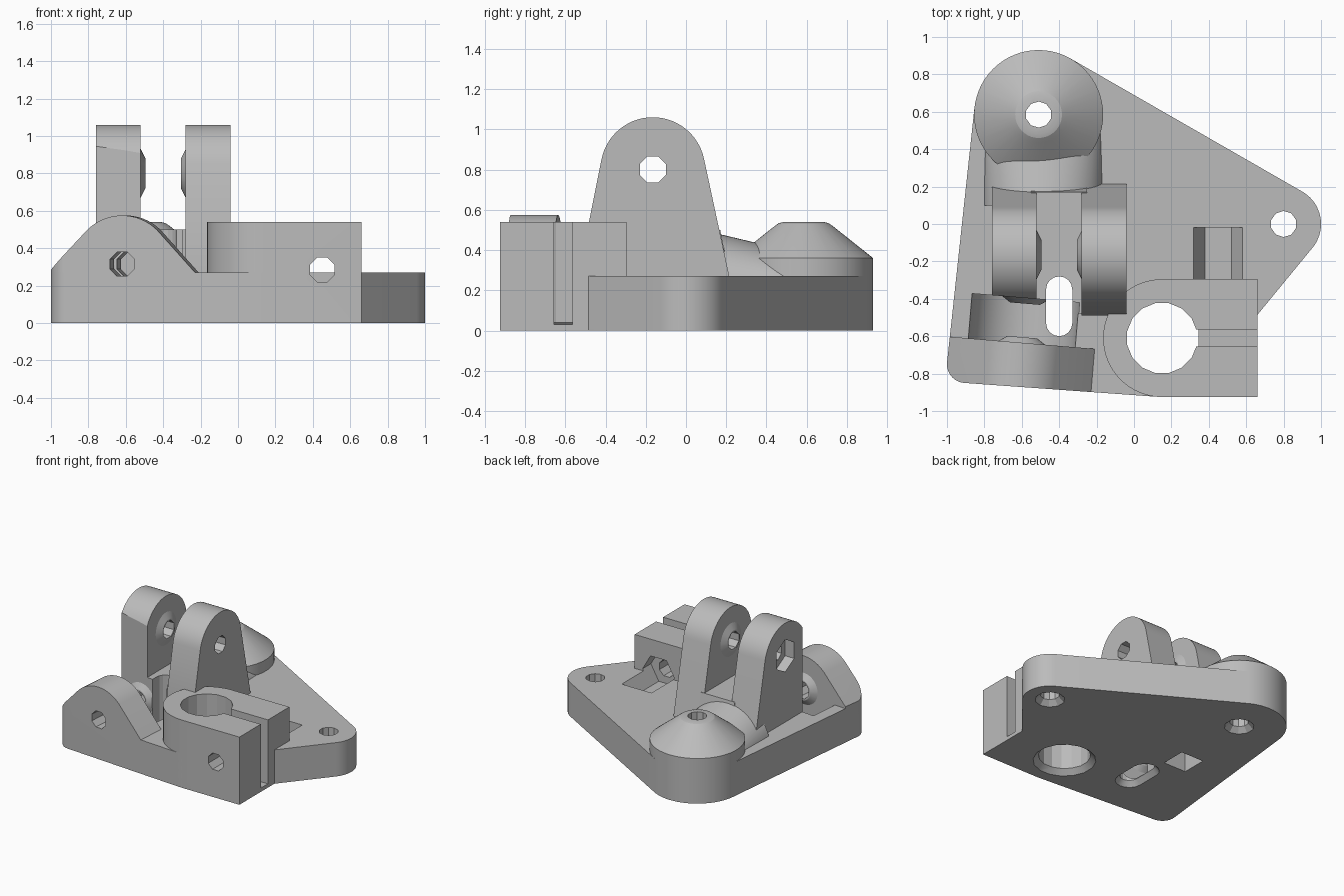
import bpy, bmesh, math
from mathutils import Vector, Matrix

old = bpy.data.objects.get("Cube")
if old:
    bpy.data.objects.remove(old, do_unlink=True)

grey = bpy.data.materials.new("plain grey")
grey.use_nodes = True
grey.diffuse_color = (0.5, 0.5, 0.5, 1)
grey.node_tree.nodes["Principled BSDF"].inputs["Base Color"].default_value = (0.5, 0.5, 0.5, 1)


def at(axis, u, v, level):
    return Vector({"x": (level, u, v), "y": (u, level, v), "z": (u, v, level)}[axis])


def ring(axis, u, v, r, level, n=64, turn=0.0):
    return [at(axis, u + r * math.cos(turn + math.tau * i / n),
               v + r * math.sin(turn + math.tau * i / n), level) for i in range(n)]


def rod(axis, u, v, r, lo, hi, n=64, turn=0.0, r_end=None):
    return ring(axis, u, v, r, lo, n, turn) + ring(axis, u, v, r if r_end is None else r_end, hi, n, turn)


def box(x0, x1, y0, y1, z0, z1):
    return [Vector((x, y, z)) for x in (x0, x1) for y in (y0, y1) for z in (z0, z1)]


def solid(name, points):
    """Convex solid wrapped around the given points."""
    bm = bmesh.new()
    for p in points:
        bm.verts.new(p)
    res = bmesh.ops.convex_hull(bm, input=bm.verts)
    waste = {e for e in res["geom_interior"] + res["geom_unused"] if isinstance(e, bmesh.types.BMVert)}
    bmesh.ops.delete(bm, geom=list(waste), context="VERTS")
    bmesh.ops.dissolve_limit(bm, angle_limit=0.01, verts=bm.verts, edges=bm.edges)
    bmesh.ops.recalc_face_normals(bm, faces=bm.faces)
    mesh = bpy.data.meshes.new(name)
    bm.to_mesh(mesh)
    bm.free()
    mesh.materials.append(grey)
    ob = bpy.data.objects.new(name, mesh)
    bpy.context.collection.objects.link(ob)
    return ob


cutters = []


def cutter(name, points):
    ob = solid(name + "_cutter", points)
    ob.hide_render = True
    cutters.append(ob)
    return ob


# Slightly turned frame of the front bolt housing
frame = Matrix.Translation((-0.6, -0.635, 0)) @ Matrix.Rotation(math.radians(-4.8), 4, "Z")


def turned(points):
    return [frame @ p for p in points]


# Footprint shared by the plate and the front housing
def footprint(z0, z1):
    corners = [(-0.51, 0.585, 0.345), (0.8, 0, 0.2), (0.15, -0.61, 0.315), (-0.9, -0.75, 0.1)]
    return [p for x, y, r in corners for p in rod("z", x, y, r, z0, z1)]


# Round holes with a chamfer underneath
def drilled(name, x, y, r, n):
    return [cutter(name, rod("z", x, y, r, -0.1, 1.2, n, math.pi / n)),
            cutter(name + "_chamfer", rod("z", x, y, r + 0.06, -0.02, 0.04, n, math.pi / n, r))]


def slot_points(r0, z0, r1, z1):
    return [p for y in (-0.53, -0.35) for p in rod("z", -0.4, y, r0, z0, z1, 16, 0, r1)]


back_hole = drilled("back_hole", -0.51, 0.585, 0.07, 10)
side_hole = drilled("side_hole", 0.8, 0, 0.07, 10)
clamp_hole = drilled("clamp_hole", 0.15, -0.61, 0.19, 16)
slot = [cutter("slot", slot_points(0.07, -0.1, 0.07, 1.2)),
        cutter("slot_chamfer", slot_points(0.12, -0.02, 0.07, 0.04))]
pocket = [cutter("pocket", turned(rod("y", 0, 0.31, 0.29, 0, 0.24))),
          cutter("pocket_opening", turned(box(-0.29, 0.29, 0, 0.24, 0.31, 1.2)))]
bolt = [cutter("bolt_hole", turned(rod("y", 0, 0.315, 0.07, -0.5, 0.6, 8, math.pi / 8)))]
nut_trap = [cutter("nut_trap", box(-0.63, -0.43, -0.17, 0.03, -0.1, 0.43))]
pivot = [cutter("pivot_hole", rod("x", -0.165, 0.8, 0.07, -1, 0.2, 8, math.pi / 8))]
pivot_nut = [cutter("pivot_nut", rod("x", -0.165, 0.8, 0.13, -0.9, -0.68, 6, math.pi / 6))]
clamp_bolt = [cutter("clamp_bolt", rod("y", 0.45, 0.285, 0.07, -1.1, -0.05, 8, math.pi / 8)),
              cutter("clamp_nut", rod("y", 0.45, 0.285, 0.14, -0.4, -0.02, 6))]
clamp_gap = [cutter("clamp_gap", box(0.2, 0.8, -0.655, -0.565, 0.03, 0.7))]
outline = cutter("outline", footprint(-0.1, 0.8))

parts = []


def part(name, points, cuts=(), keep=None):
    ob = solid(name, points)
    for op, tools in (("INTERSECT", [keep] if keep else []), ("DIFFERENCE", cuts)):
        for tool in tools:
            mod = ob.modifiers.new(tool.name, "BOOLEAN")
            mod.operation, mod.solver, mod.object = op, "EXACT", tool
    parts.append(ob)


# Base plate
part("base_plate", footprint(0, 0.27), back_hole + side_hole + clamp_hole + slot + pocket
     + bolt + nut_trap + clamp_bolt + clamp_gap)

# Back dome boss
dome = [p for r, z in ((0.345, 0.1), (0.345, 0.36), (0.15, 0.515), (0.125, 0.533), (0.1, 0.54))
        for p in ring("z", -0.51, 0.585, r, z)]
part("dome_boss", dome, back_hole)

# Rounded bridge between the dome and the fork
bridge = []
for y, top in ((0.1, 0.495), (0.5, 0.40)):
    bridge += [Vector((-0.485 + 0.325 * math.cos(math.pi * i / 32), y,
                       0.2 + (top - 0.2) * math.sin(math.pi * i / 32))) for i in range(33)]
part("bridge", bridge, back_hole + nut_trap)

# Fork: two arms with inner collars and a block between them
for side, x0, x1, cuts in (("right", -0.76, -0.52, pocket + pivot_nut), ("left", -0.28, -0.04, [])):
    points = rod("x", -0.165, 0.8, 0.26, x0, x1) + box(x0, x1, -0.49, 0.23, 0.2, 0.2)
    points += box(x0, x1, -0.49, -0.4, 0.5, 0.5)
    part(side + "_fork_arm", points, cuts + pivot + bolt + nut_trap)
for side, x0, x1 in (("right", -0.525, -0.495), ("left", -0.275, -0.305)):
    part(side + "_fork_collar", rod("x", -0.165, 0.8, 0.14, x0, x1, 32, 0, 0.08), pivot)
block = box(-0.55, -0.25, -0.48, 0.23, 0.2, 0.2) + box(-0.55, -0.25, -0.48, 0.17, 0.5, 0.5)
part("fork_block", block, pocket + slot + bolt + nut_trap)

# Front bolt housing and its collars
housing = rod("y", 0, 0.31, 0.265, -0.4, 0) + box(-0.41, 0.4, -0.4, 0, 0.05, 0.26)
part("bolt_housing", turned(housing), bolt + slot, outline)
for side, y0, y1 in (("front", -0.01, 0.03), ("rear", 0.25, 0.21)):
    part(side + "_bolt_collar", turned(rod("y", 0, 0.315, 0.14, y0, y1, 32, 0, 0.08)), bolt + slot)

# Split rod clamp
part("rod_clamp", rod("z", 0.15, -0.61, 0.315, 0, 0.54) + box(0.15, 0.66, -0.925, -0.295, 0, 0.54),
     clamp_hole + clamp_gap + clamp_bolt)

# Bake the cuts, remove the cutters and shade
graph = bpy.context.evaluated_depsgraph_get()
graph.update()
baked = [bpy.data.meshes.new_from_object(ob.evaluated_get(graph)) for ob in parts]
for ob, mesh in zip(parts, baked):
    ob.modifiers.clear()
    ob.data = mesh
    mesh.materials.clear()
    mesh.materials.append(grey)
for ob in cutters:
    bpy.data.objects.remove(ob, do_unlink=True)
bpy.ops.object.select_all(action="DESELECT")
for ob in parts:
    ob.select_set(True)
bpy.context.view_layer.objects.active = parts[0]
bpy.ops.object.shade_smooth_by_angle(angle=math.radians(20))
